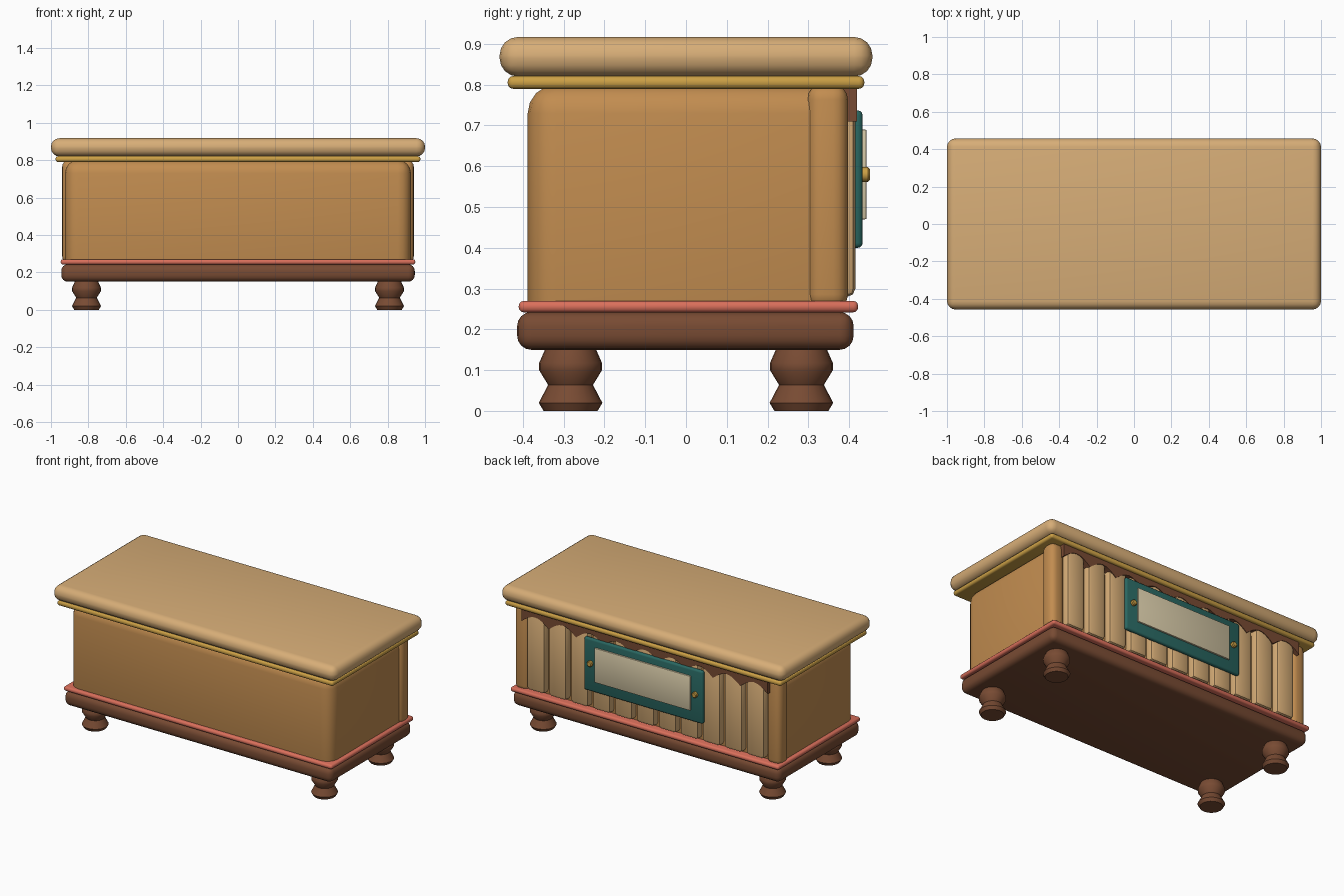
import bpy, bmesh, math

if "Cube" in bpy.data.objects:
    bpy.data.objects.remove(bpy.data.objects["Cube"])


def mat(name, rgb):
    m = bpy.data.materials.new(name)
    m.diffuse_color = (*rgb, 1)
    m.use_nodes = True
    m.node_tree.nodes["Principled BSDF"].inputs["Base Color"].default_value = m.diffuse_color
    return m


LIGHT = mat("light_wood", (0.68, 0.42, 0.185))
MID = mat("honey_wood", (0.54, 0.265, 0.08))
DARK = mat("dark_wood", (0.188, 0.070, 0.033))
CORAL = mat("coral", (0.70, 0.16, 0.105))
GOLD = mat("gold", (0.60, 0.35, 0.06))
TEAL = mat("teal", (0.022, 0.135, 0.12))
CREAM = mat("cream", (0.68, 0.59, 0.39))


def finish(name, bm, material, bevel=0, segments=3):
    bmesh.ops.recalc_face_normals(bm, faces=bm.faces)
    me = bpy.data.meshes.new(name)
    bm.to_mesh(me)
    bm.free()
    ob = bpy.data.objects.new(name, me)
    bpy.context.collection.objects.link(ob)
    me.materials.append(material)
    if bevel:
        mod = ob.modifiers.new("rounded_edges", "BEVEL")
        mod.width, mod.segments = bevel, segments
    bpy.ops.object.select_all(action="DESELECT")
    ob.select_set(True)
    bpy.context.view_layer.objects.active = ob
    if bevel:
        bpy.ops.object.modifier_apply(modifier="rounded_edges")
    bpy.ops.object.shade_smooth_by_angle(angle=math.radians(40))
    return ob


def box(name, x, y, z, material, bevel=0, segments=3):
    """Rounded box from (min, max) ranges."""
    bm = bmesh.new()
    bmesh.ops.create_cube(bm, size=1)
    for v in bm.verts:
        v.co = [(r[0] + r[1]) / 2 + c * (r[1] - r[0]) for r, c in zip((x, y, z), v.co)]
    return finish(name, bm, material, bevel, segments)


def lathe(name, loc, profile, material, steps=24, axis="Z"):
    """Solid of revolution from (radius, height) points."""
    bm = bmesh.new()
    rings = []
    for r, h in profile:
        ring = []
        for i in range(steps):
            a = 2 * math.pi * i / steps
            c, s = r * math.cos(a), r * math.sin(a)
            p = (c, s, h) if axis == "Z" else (c, h, s)
            ring.append(bm.verts.new([q + o for q, o in zip(p, loc)]))
        rings.append(ring)
    for lo, hi in zip(rings, rings[1:]):
        for i in range(steps):
            j = (i + 1) % steps
            bm.faces.new((lo[i], lo[j], hi[j], hi[i]))
    bm.faces.new(rings[0])
    bm.faces.new(rings[-1])
    return finish(name, bm, material)


# Counter top and trims
box("counter_top", (-1, 1), (-0.457, 0.457), (0.82, 0.917), LIGHT, 0.045, 4)
box("gold_trim", (-0.975, 0.975), (-0.437, 0.437), (0.79, 0.821), GOLD, 0.013)
box("coral_trim", (-0.948, 0.948), (-0.41, 0.422), (0.242, 0.27), CORAL, 0.012)

# Body and base
box("body", (-0.925, 0.925), (-0.388, 0.372), (0.20, 0.80), MID, 0.07, 4)
box("base", (-0.945, 0.945), (-0.414, 0.411), (0.15, 0.243), DARK, 0.035, 4)

# Turned feet
foot = [(0.066, 0), (0.078, 0.02), (0.055, 0.064), (0.077, 0.10),
        (0.077, 0.118), (0.062, 0.152)]
for sx in (-1, 1):
    for sy in (-1, 1):
        lathe("foot", (sx * 0.81, sy * 0.283, 0), foot, DARK)

# Corner pilasters
for s in (-1, 1):
    xs = sorted((s * 0.84, s * 0.94))
    box("pilaster", xs, (0.297, 0.397), (0.25, 0.80), MID, 0.036, 4)

# Row of vertical slats
for i in range(11):
    cx = (i - 5) * 0.155
    box("slat", (cx - 0.063, cx + 0.063), (0.34, 0.415), (0.28, 0.79), LIGHT, 0.02, 2)

# Scalloped valance
bm = bmesh.new()
arches, steps, half = 9, 8, 0.87
outline = [(half, 0.795), (-half, 0.795)]
for i in range(arches * steps + 1):
    t = i / steps
    outline.append((-half + 2 * half * t / arches,
                    0.71 + 0.05 * abs(math.sin(math.pi * t))))
face = bm.faces.new([bm.verts.new((x, 0.375, z)) for x, z in outline])
new = bmesh.ops.extrude_face_region(bm, geom=[face])["geom"]
bmesh.ops.translate(bm, vec=(0, 0.044, 0),
                    verts=[g for g in new if isinstance(g, bmesh.types.BMVert)])
finish("valance", bm, DARK)

# Sign board with panel and studs
box("sign_frame", (-0.42, 0.42), (0.405, 0.433), (0.40, 0.737), TEAL, 0.012)
box("sign_panel", (-0.338, 0.338), (0.42, 0.443), (0.47, 0.69), CREAM, 0.004, 2)
for s in (-1, 1):
    lathe("stud", (s * 0.37, 0, 0.58),
          [(0.018, 0.425), (0.018, 0.446), (0.013, 0.451)], GOLD, 16, "Y")
